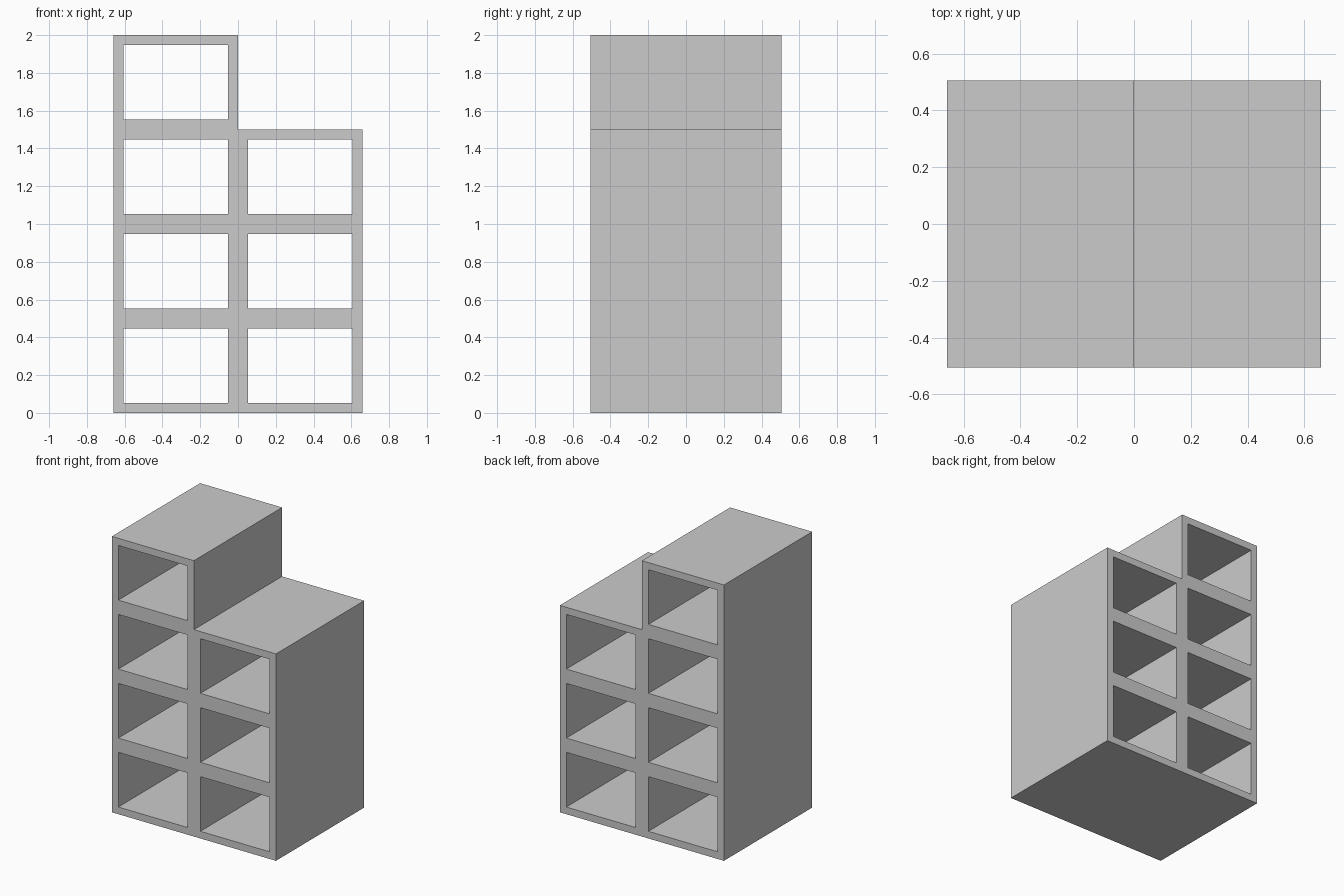
import bpy, bmesh
from mathutils import Vector

if "Cube" in bpy.data.objects:
    bpy.data.objects.remove(bpy.data.objects["Cube"])

HALF_W, HALF_D = 0.658, 0.505   # overall half width and half depth
CELL_H, WALL = 0.5, 0.052       # height of one cubby and its wall thickness
COLUMNS = [(-HALF_W, 0.0, 4), (0.0, HALF_W, 3)]  # left x, right x, cubbies

bm = bmesh.new()


def front_quad(x0, x1, z0, z1):
    pts = ((x0, z0), (x1, z0), (x1, z1), (x0, z1))
    bm.faces.new([bm.verts.new((x, -HALF_D, z)) for x, z in pts])


# Front face: each cubby is a 3 x 3 grid with an open centre
for left, right, count in COLUMNS:
    xs = (left, left + WALL, right - WALL, right)
    for level in range(count):
        z = level * CELL_H
        zs = (z, z + WALL, z + CELL_H - WALL, z + CELL_H)
        for i in range(3):
            for j in range(3):
                if (i, j) != (1, 1):
                    front_quad(xs[i], xs[i + 1], zs[j], zs[j + 1])
bmesh.ops.remove_doubles(bm, verts=bm.verts[:], dist=1e-4)

# Extrude the front through the full depth, leaving the cubbies open at both ends
extruded = bmesh.ops.extrude_face_region(bm, geom=bm.faces[:], use_keep_orig=True)
back = [g for g in extruded["geom"] if isinstance(g, bmesh.types.BMVert)]
bmesh.ops.translate(bm, verts=back, vec=Vector((0, 2 * HALF_D, 0)))
bmesh.ops.recalc_face_normals(bm, faces=bm.faces[:])

mesh = bpy.data.meshes.new("cubby_shelf")
bm.to_mesh(mesh)
bm.free()
shelf = bpy.data.objects.new("cubby_shelf", mesh)
bpy.context.collection.objects.link(shelf)
